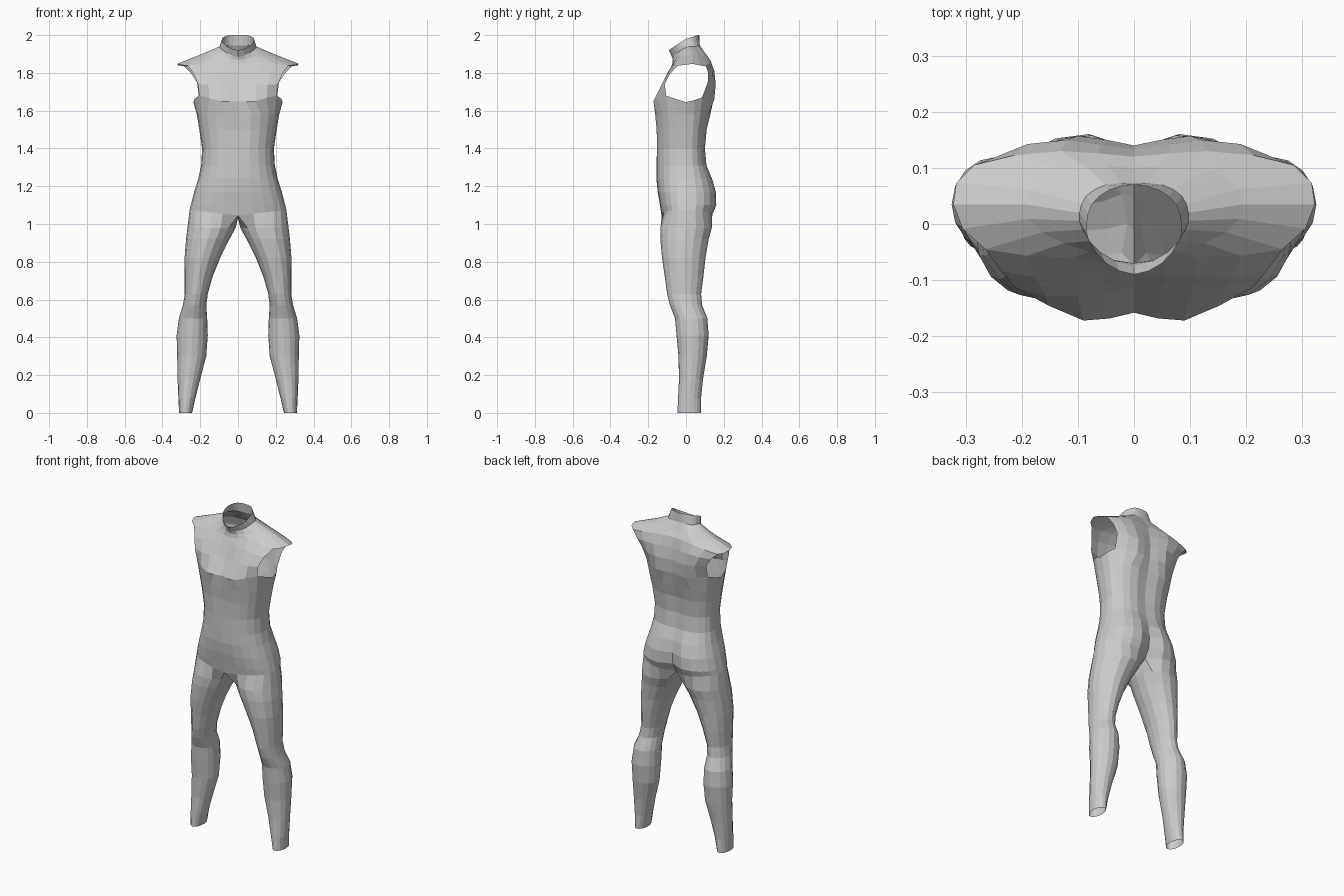
import bpy, bmesh, math
from mathutils import Vector

N = 12  # half torso ring: 13 points, front centre round the side to back centre


def spow(v, p):
    return math.copysign(abs(v) ** p, v)


def torso_ring(z, w, yf, yb, gf, gb, drop=0.0):
    """Half superellipse with a front and back centre groove."""
    pts = []
    for k in range(N + 1):
        a = math.radians(-90 + 15 * k)
        x = max(0.0, w * spow(math.cos(a), 0.84)) if 0 < k < N else 0.0
        s = spow(math.sin(a), 0.84)
        y = s * (yb if s > 0 else -yf)
        y += {0: gf, N: -gb, N - 1: -gb * 0.15}.get(k, 0)
        pts.append(Vector((x, y, z - drop * (1 - x / w))))
    return pts


def key_ring(keys):
    """Half ring through seven key points, smoothed in between."""
    k = [Vector(p) for p in keys]
    mirror = Vector((-1, 1, 1))
    ext = [k[1] * mirror] + k + [k[-2] * mirror]
    pts = []
    for i in range(6):
        a, b, c, d = ext[i:i + 4]
        pts += [b, (b + c) * 0.5625 - (a + d) * 0.0625]
    return pts + [k[-1]]


def leg_ring(z, xin, xout, yf, yb):
    xc, w, yc, d = (xin + xout) / 2, (xout - xin) / 2, (yf + yb) / 2, (yb - yf) / 2
    return [Vector((xc + w * math.cos(a), yc + d * math.sin(a), z))
            for a in (math.radians((k - 6) * 22.5) for k in range(16))]


# z, half width, front y, back y, front groove, back groove
torso = [(1.10, .25, -.138, .172, 0, .045), (1.17, .232, -.15, .168, 0, .035),
         (1.24, .21, -.157, .145, 0, .02), (1.31, .195, -.157, .113, 0, .01),
         (1.40, .19, -.157, .105, .004, .012), (1.50, .205, -.16, .115, .008, .015),
         (1.58, .218, -.168, .135, .01, .015)]

# chest rings beside the arm opening
chest = [
    [(0, -.158, 1.65), (.09, -.172, 1.65), (.205, -.105, 1.68), (.236, 0, 1.645),
     (.207, .085, 1.67), (.1, .15, 1.66), (0, .135, 1.66)],
    [(0, -.115, 1.74), (.1, -.128, 1.74), (.212, -.113, 1.74), (.3, 0, 1.75),
     (.217, .115, 1.75), (.1, .157, 1.74), (0, .14, 1.74)],
    [(0, -.088, 1.81), (.11, -.092, 1.81), (.235, -.085, 1.795), (.3, 0, 1.8),
     (.25, .118, 1.80), (.12, .15, 1.81), (0, .132, 1.81)]]

# shoulder, neck base and neck rim
shoulder = [
    [(0, -.072, 1.85), (.11, -.06, 1.86), (.265, -.045, 1.838), (.322, .035, 1.848),
     (.285, .105, 1.835), (.13, .13, 1.865), (0, .12, 1.87)],
    [(0, -.07, 1.87), (.08, -.05, 1.885), (.165, -.015, 1.89), (.195, .035, 1.898),
     (.165, .085, 1.89), (.09, .105, 1.9), (0, .1, 1.895)],
    [(0, -.075, 1.885), (.06, -.05, 1.905), (.092, -.01, 1.93), (.097, .02, 1.94),
     (.085, .05, 1.94), (.05, .07, 1.945), (0, .073, 1.945)],
    [(0, -.09, 1.92), (.05, -.07, 1.935), (.08, -.03, 1.96), (.084, 0, 1.98),
     (.075, .035, 1.99), (.045, .06, 2.0), (0, .07, 2.0)]]

# z, inner x, outer x, front y, back y
legs = [(.98, .012, .268, -.135, .137), (.92, .045, .275, -.136, .12),
        (.82, .095, .283, -.127, .103), (.72, .135, .283, -.112, .092),
        (.63, .16, .282, -.10, .08), (.57, .168, .292, -.085, .085),
        (.50, .163, .313, -.058, .113), (.41, .16, .325, -.05, .12),
        (.30, .168, .322, -.04, .11), (.18, .20, .32, -.037, .09),
        (.08, .225, .316, -.042, .08), (0, .243, .312, -.045, .08)]

bm = bmesh.new()


def add(pts):
    return [bm.verts.new(p) for p in pts]


def bridge(a, b, closed=False, skip=()):
    n = len(a)
    for j in range(n if closed else n - 1):
        if j not in skip:
            k = (j + 1) % n
            bm.faces.new((a[j], a[k], b[k], b[j]))


# torso, with the arm opening left out between armpit and shoulder
crotch = add(torso_ring(1.075, .256, -.13, .155, 0, .06, .03))
rings = [crotch] + [add(torso_ring(*t)) for t in torso]
rings += [add(key_ring(r)) for r in chest + shoulder]
pit = 1 + len(torso)
for i in range(len(rings) - 1):
    bridge(rings[i], rings[i + 1], skip=range(4, 8) if pit <= i < pit + 3 else ())

# legs, joined under the crotch by a saddle on the centre line
saddle = add([(0, .05, 1.035), (0, -.01, 1.032), (0, -.075, 1.035)])
prev = crotch + saddle
for r in legs:
    cur = add(leg_ring(*r))
    bridge(prev, cur, closed=True)
    prev = cur

bmesh.ops.delete(bm, geom=[v for v in bm.verts if not v.link_faces], context='VERTS')

# mirror to the other side
mirrored = bmesh.ops.mirror(bm, geom=bm.verts[:] + bm.edges[:] + bm.faces[:],
                            axis='X', merge_dist=0.0005)
bmesh.ops.remove_doubles(bm, verts=bm.verts[:], dist=0.0005)
bmesh.ops.recalc_face_normals(bm, faces=bm.faces[:])
mesh = bpy.data.meshes.new("bodysuit")
bm.to_mesh(mesh)
bm.free()
body = bpy.data.objects.new("bodysuit", mesh)
bpy.context.collection.objects.link(body)

mat = bpy.data.materials.new("light grey")
mat.diffuse_color = (0.6, 0.6, 0.6, 1)
mesh.materials.append(mat)
